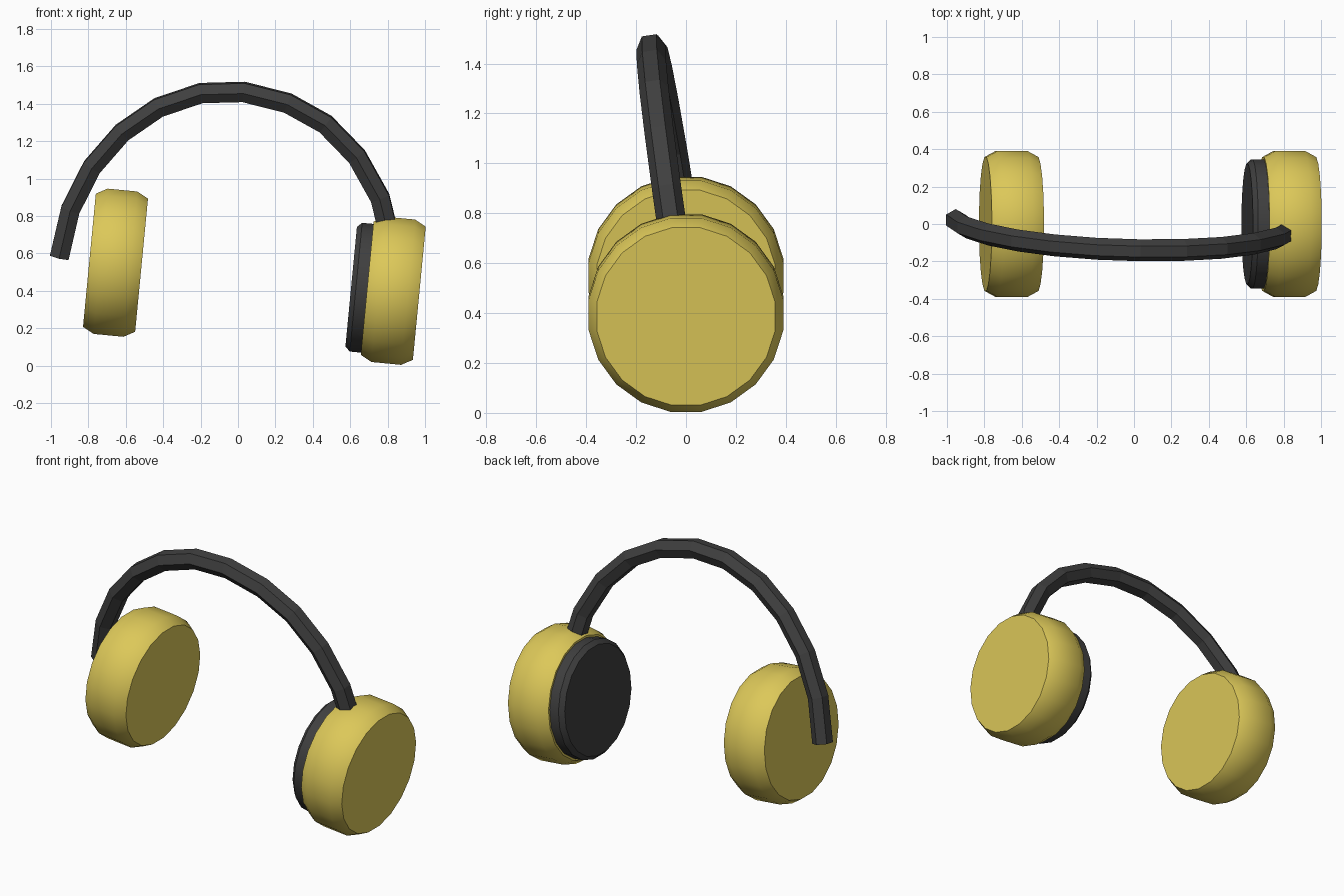
import bpy, bmesh, math
from mathutils import Vector

if "Cube" in bpy.data.objects:
    bpy.data.objects.remove(bpy.data.objects["Cube"])

TILT = 0.096   # lean of the ear cups about the y axis
SIDES = 20


def make_material(name, colour):
    mat = bpy.data.materials.new(name)
    mat.use_nodes = True
    mat.diffuse_color = colour
    mat.node_tree.nodes["Principled BSDF"].inputs["Base Color"].default_value = colour
    return mat


yellow = make_material("mustard yellow", (0.72, 0.58, 0.10, 1))
charcoal = make_material("charcoal", (0.05, 0.05, 0.05, 1))


def skin_rings(name, rings, mat):
    """Join rings of points into a closed tube with capped ends."""
    bm = bmesh.new()
    loops = [[bm.verts.new(p) for p in ring] for ring in rings]
    n = len(rings[0])
    for a, b in zip(loops, loops[1:]):
        for i in range(n):
            j = (i + 1) % n
            bm.faces.new((a[i], a[j], b[j], b[i]))
    bm.faces.new(loops[0])
    bm.faces.new(loops[-1])
    bmesh.ops.recalc_face_normals(bm, faces=bm.faces)
    mesh = bpy.data.meshes.new(name)
    bm.to_mesh(mesh)
    bm.free()
    mesh.materials.append(mat)
    obj = bpy.data.objects.new(name, mesh)
    bpy.context.collection.objects.link(obj)
    return obj


def turned_disc(name, profile, centre, mat):
    """Revolve (axial, radius) points about the tilted x axis."""
    step = math.tau / SIDES
    angles = [(i + 0.5) * step for i in range(SIDES)]
    rings = [[(u, r * math.cos(a), r * math.sin(a)) for a in angles] for u, r in profile]
    obj = skin_rings(name, rings, mat)
    obj.location = centre
    obj.rotation_euler.y = TILT
    bpy.ops.object.select_all(action='DESELECT')
    obj.select_set(True)
    bpy.context.view_layer.objects.active = obj
    bpy.ops.object.shade_smooth_by_angle(angle=math.radians(40))
    return obj


# Ear cups with chamfered rims
cup = [(-0.14, 0.362), (-0.08, 0.395), (0.08, 0.395), (0.14, 0.362)]
left_centre = (0.83, 0, 0.40)
turned_disc("left_ear_cup", cup, left_centre, yellow)
turned_disc("right_ear_cup", cup, (-0.655, 0, 0.55), yellow)

# Cushion on the inner side of the left cup
cushion = [(-0.226, 0.325), (-0.20, 0.35), (-0.12, 0.35)]
turned_disc("left_cushion", cushion, left_centre, charcoal)

# Headband: hexagonal section swept along an arc in a leaning plane
arc = [(-0.955, 0.58), (-0.896, 0.834), (-0.781, 1.061), (-0.62, 1.246),
       (-0.425, 1.38), (-0.198, 1.457), (0.03, 1.463), (0.265, 1.404),
       (0.468, 1.291), (0.636, 1.118), (0.76, 0.896), (0.82, 0.65)]
path = [Vector((x, 0.08 - 0.03 * x - 0.15 * z, z)) for x, z in arc]
normal = Vector((0.03, 1, 0.15)).normalized()
RADIUS = 0.059
rings = []
for i, p in enumerate(path):
    before = (p - path[max(i - 1, 0)]).normalized()
    after = (path[min(i + 1, len(path) - 1)] - p).normalized()
    tangent = (before + after).normalized()
    out = tangent.cross(normal).normalized()
    rings.append([p + RADIUS * (normal * math.cos(k * math.pi / 3)
                                + out * math.sin(k * math.pi / 3)) for k in range(6)])
skin_rings("headband", rings, charcoal)
